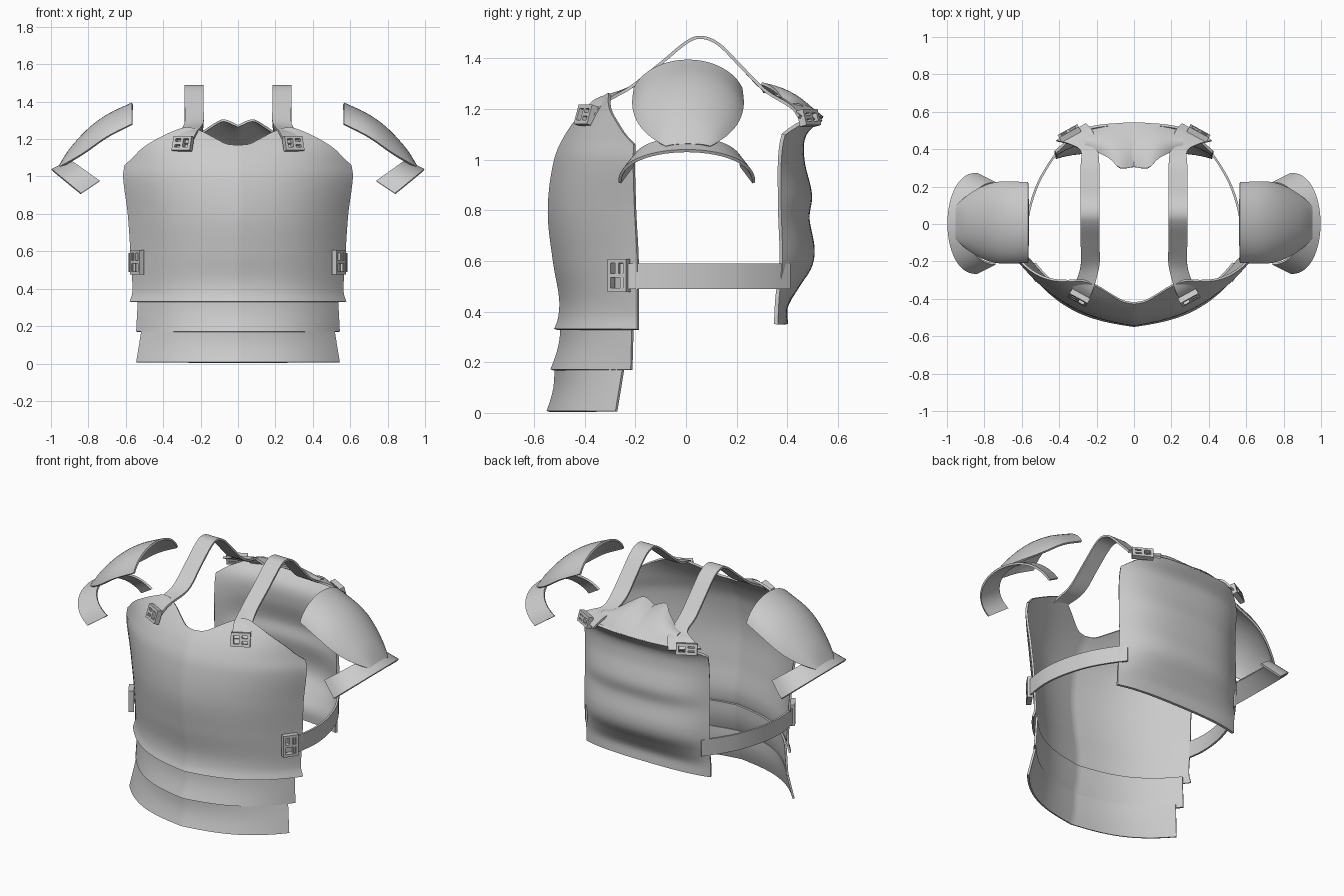
import bpy, bmesh, math
from mathutils import Vector, Matrix

cube = bpy.data.objects.get("Cube")
if cube:
    bpy.data.objects.remove(cube, do_unlink=True)

steel = bpy.data.materials.new("plain grey")
steel.use_nodes = True
steel.diffuse_color = (0.6, 0.6, 0.6, 1)
steel.node_tree.nodes["Principled BSDF"].inputs["Base Color"].default_value = (0.6, 0.6, 0.6, 1)


def curve(points, key):
    """Smooth interpolation through (key, value) pairs; values are numbers or vectors."""
    n = len(points)
    key = min(max(key, points[0][0]), points[-1][0])
    i = max(k for k in range(n - 1) if points[k][0] <= key)

    def slope(k):
        a, b = points[max(k - 1, 0)], points[min(k + 1, n - 1)]
        return (b[1] - a[1]) / (b[0] - a[0])
    (k0, v0), (k1, v1) = points[i], points[i + 1]
    h = k1 - k0
    t = (key - k0) / h
    return (v0 * (1 + 2 * t) * (1 - t) ** 2 + slope(i) * (h * t * (1 - t) ** 2)
            + v1 * (t * t * (3 - 2 * t)) + slope(i + 1) * (h * t * t * (t - 1)))


def finish(name, bm, thickness=0, mirrored=False):
    bmesh.ops.recalc_face_normals(bm, faces=bm.faces)
    mesh = bpy.data.meshes.new(name)
    bm.to_mesh(mesh)
    bm.free()
    mesh.materials.append(steel)
    ob = bpy.data.objects.new(name, mesh)
    bpy.context.collection.objects.link(ob)
    bpy.ops.object.select_all(action='DESELECT')
    bpy.context.view_layer.objects.active = ob
    ob.select_set(True)
    if thickness:
        mod = ob.modifiers.new("thickness", 'SOLIDIFY')
        mod.thickness, mod.offset = thickness, 0
        bpy.ops.object.modifier_apply(modifier=mod.name)
    if mirrored:
        mod = ob.modifiers.new("mirror", 'MIRROR')
        mod.use_mirror_merge = False
        bpy.ops.object.modifier_apply(modifier=mod.name)
    bpy.ops.object.shade_smooth_by_angle(angle=math.radians(40))


def sheet(name, func, nu, nv, thickness=0.012, mirrored=False):
    """Curved plate from func(s, t), s in -1..1 and t in 0..1."""
    bm = bmesh.new()
    rows = [[bm.verts.new(func(2 * i / nu - 1, j / nv)) for i in range(nu + 1)]
            for j in range(nv + 1)]
    for a, b in zip(rows, rows[1:]):
        for i in range(nu):
            bm.faces.new((a[i], a[i + 1], b[i + 1], b[i]))
    finish(name, bm, thickness, mirrored)


def ribbon(name, path, sides):
    """Strap along path; sides gives the half-width vector at each point."""
    last = len(path) - 1
    mid = [(i, Vector(p)) for i, p in enumerate(path)]
    off = [(i, Vector(p)) for i, p in enumerate(sides)]
    sheet(name, lambda s, t: curve(mid, t * last) + curve(off, t * last) * s,
          4, last * 6, 0.012, True)


def buckle(name, centre, across, up, w, h, upright):
    """Rectangular frame with a middle bar and a tongue."""
    x, z = Vector(across).normalized(), Vector(up).normalized()
    y = z.cross(x).normalized()
    z = x.cross(y)
    frame = Matrix((x, y, z)).transposed().to_4x4()
    b, d = 0.016, 0.03
    bars = [(s * (w - b) / 2, 0, b, h) for s in (-1, 1)]
    bars += [(0, s * (h - b) / 2, w, b) for s in (-1, 1)]
    bars += [(0, 0, b, h), (w / 4, 0, w / 2, b)] if upright else [(0, 0, w, b), (0, h / 4, b, h / 2)]
    bm = bmesh.new()
    for px, pz, sx, sz in bars:
        m = (Matrix.Translation(centre) @ frame @ Matrix.Translation((px, 0, pz))
             @ Matrix.Diagonal((sx, d, sz, 1)))
        bmesh.ops.create_cube(bm, size=1, matrix=m)
    finish(name, bm, 0, True)


def front_shape(s):
    return 0.3 * abs(s) + 0.7 * abs(s) ** 3


# Breastplate with scooped neck and armholes
chest_top = [(0, 1.165), (.1, 1.17), (.2, 1.2), (.33, 1.24), (.45, 1.26), (.55, 1.245),
             (.7, 1.205), (.85, 1.15), (.95, 1.09), (1, 1.06)]
chest_width = [(.33, .575), (.38, .56), (.5, .565), (.8, .585), (1, .61), (1.08, .6), (1.27, .6)]
chest_front = [(.33, -.515), (.37, -.5), (.45, -.495), (.6, -.52), (.8, -.54), (1, -.515),
               (1.1, -.47), (1.18, -.41), (1.27, -.32)]
chest_edge = [(.33, -.19), (.6, -.19), (.8, -.2), (1, -.205), (1.1, -.2), (1.27, -.19)]


def chest(s, t):
    z = .33 + t * (curve(chest_top, abs(s)) - .33)
    y0 = curve(chest_front, z)
    return (s * curve(chest_width, z), y0 + (curve(chest_edge, z) - y0) * front_shape(s), z)


sheet("breastplate", chest, 48, 40)


# Overlapping waist bands
def band(name, low, high):
    def func(s, t):
        w, y0, y1, z = (a + (b - a) * t for a, b in zip(low, high))
        y0 += 0.012 * math.sin(math.pi * t)
        return (s * w, y0 + (y1 - y0) * front_shape(s), z)
    sheet(name, func, 48, 6)


band("upper_waist_band", (.54, -.53, -.215, .17), (.53, -.49, -.21, .36))
band("lower_waist_band", (.54, -.545, -.275, .006), (.51, -.515, -.245, .19))

# Rippled back plate
back_mid = [(.35, .395), (.42, .395), (.5, .44), (.58, .49), (.65, .5), (.77, .48),
            (.86, .49), (1, .46), (1.1, .468), (1.17, .535)]
back_edge = [(.35, .355), (.45, .36), (.6, .375), (.8, .37), (1, .37), (1.1, .385), (1.17, .42)]
back_top = [(0, 1.17), (.6, 1.17), (.85, 1.14), (1, 1.1)]


def back(s, t):
    z = .35 + t * (curve(back_top, abs(s)) - .35)
    y0 = curve(back_mid, z)
    return (.42 * s, y0 + (curve(back_edge, z) - y0) * (.35 * s * s + .65 * s ** 4), z)


sheet("back_plate", back, 28, 48, 0.016)

# Scalloped collar flap leaning forward from the back plate
flap_y = [(0, .305), (.3, .3), (.5, .35), (.8, .39), (1, .41)]
flap_z = [(0, 1.27), (.3, 1.3), (.5, 1.275), (.8, 1.225), (1, 1.21)]


def flap(s, t):
    y0 = .54 - .05 * s * s
    tip = curve(flap_y, abs(s))
    z = 1.165 + (curve(flap_z, abs(s)) - 1.165) * t + .025 * math.sin(math.pi * t)
    return (.26 * s, y0 + (tip - y0) * t, z)


sheet("collar_flap", flap, 28, 10)

# Shoulder guards, upper cap and lower arched lame
cap_ridge = [(.565, 1.39), (.7, 1.325), (.8, 1.25), (.9, 1.14), (.95, 1.06)]
cap_side = [(.565, 1.28), (.7, 1.21), (.83, 1.12), (.95, 1.05)]
cap_half = [(.565, .21), (.7, .215), (.78, .2), (.86, .16), (.92, .115), (.95, .085)]


def cap(s, t):
    x = .565 + .385 * t
    z0 = curve(cap_ridge, x)
    a = s * math.pi / 2 * .8
    y = curve(cap_half, x) * math.sin(a) / math.sin(math.pi * .4)
    drop = (1 - math.cos(a)) / (1 - math.cos(math.pi * .4))
    return (x, y + .008, z0 + (curve(cap_side, x) - z0) * drop)


sheet("shoulder_cap", cap, 20, 16, 0.012, True)


def lame(s, t):
    a = s * math.pi / 2
    c = math.cos(a) ** .85 if abs(s) < 1 else 0
    end = Vector((.74, 0, .975)).lerp(Vector((.84, 0, .908)), t)
    mid = Vector((.895, 0, 1.085)).lerp(Vector((.995, 0, 1.035)), t)
    p = end.lerp(mid, c)
    p.y = (.215 + .05 * t) * math.sin(a) + .003
    return p


sheet("shoulder_lame", lame, 28, 5, 0.012, True)

# Straps over the shoulders and around the sides
over = [(.295, -.385, 1.175), (.265, -.33, 1.235), (.235, -.22, 1.285), (.235, -.1, 1.38),
        (.235, 0, 1.462), (.235, .06, 1.483), (.235, .13, 1.455), (.235, .22, 1.365),
        (.235, .31, 1.275), (.24, .4, 1.225), (.28, .46, 1.2), (.335, .49, 1.16)]
ribbon("shoulder_strap", over, [(.045, .025, 0), (.045, .025, 0)] + [(.05, 0, 0)] * 7
       + [(.045, -.01, 0), (.06, -.035, 0), (.08, -.045, .01)])
around = [(.555, -.26, .54), (.578, -.1, .54), (.565, .05, .54), (.52, .2, .54),
          (.455, .32, .54), (.39, .41, .54)]
ribbon("side_strap", around, [(0, 0, .05)] * len(around))

# Buckles and the rear clasps
buckle("shoulder_buckle", (.295, -.395, 1.175), (1, .55, 0), (0, .35, 1), .11, .08, True)
buckle("side_buckle", (.54, -.265, .542), (.55, .8, 0), (0, 0, 1), .09, .13, False)
buckle("rear_clasp", (.345, .485, 1.165), (1, -.55, 0), (0, -.3, 1), .12, .065, True)
